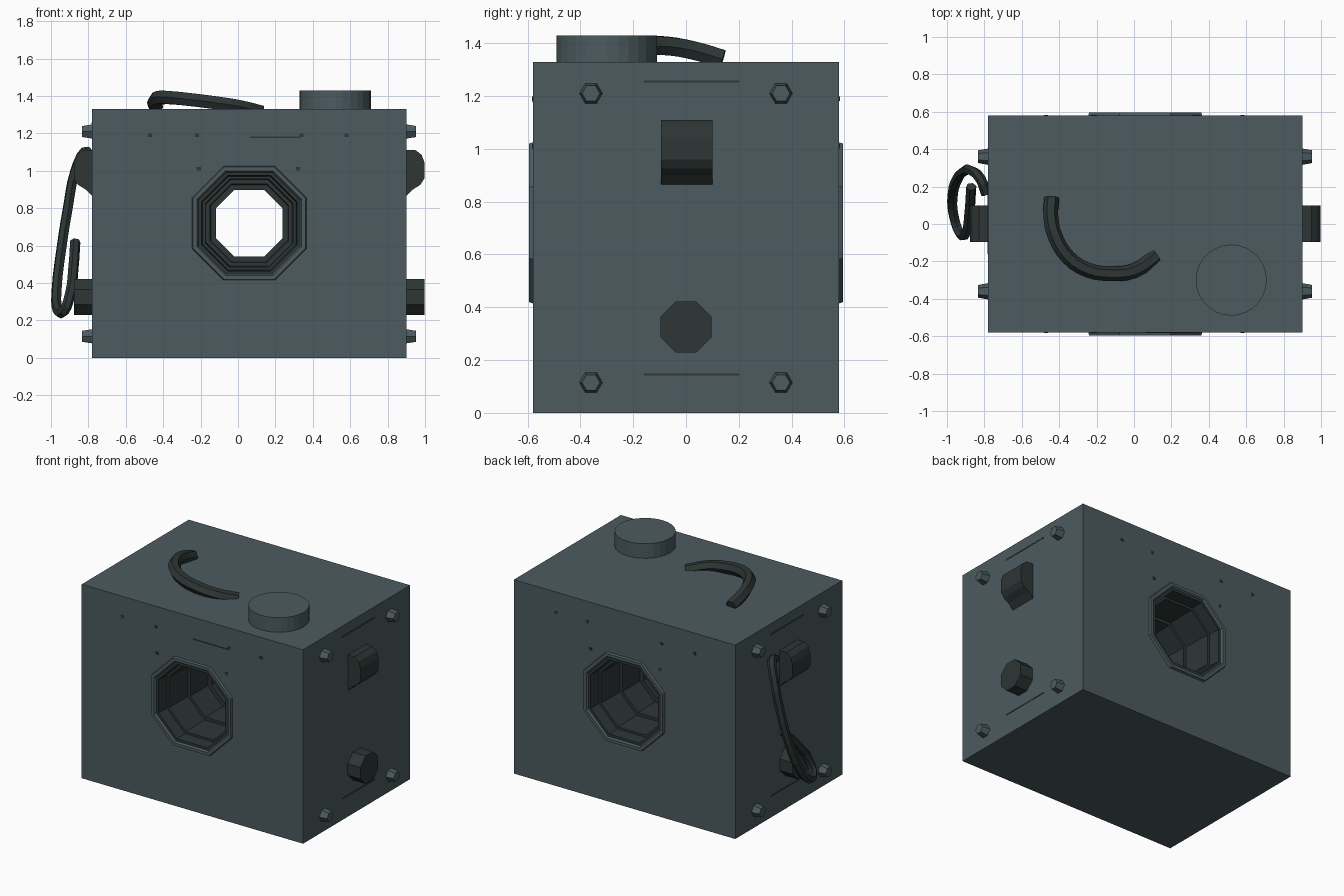
import bpy, bmesh, math
from mathutils import Matrix, Vector

if "Cube" in bpy.data.objects:
    bpy.data.objects.remove(bpy.data.objects["Cube"])


def material(name, rgb):
    m = bpy.data.materials.new(name)
    m.diffuse_color = (*rgb, 1)
    m.use_nodes = True
    m.node_tree.nodes["Principled BSDF"].inputs["Base Color"].default_value = m.diffuse_color
    return m


BODY = material("slate_grey", (0.072, 0.104, 0.115))
DARK = material("dark_grey", (0.026, 0.037, 0.036))
CX = 0.06  # the case is symmetric about this x
X0, X1, Y, H = -0.78, 0.90, 0.58, 1.33


def finish(bm, name, *mats):
    bmesh.ops.recalc_face_normals(bm, faces=bm.faces[:])
    me = bpy.data.meshes.new(name)
    bm.to_mesh(me)
    bm.free()
    ob = bpy.data.objects.new(name, me)
    for m in mats:
        me.materials.append(m)
    bpy.context.collection.objects.link(ob)
    return ob


def cylinder(name, centre, r1, r2, depth, sides, axis, mat, turn=0.0):
    bm = bmesh.new()
    rot = Matrix.Rotation(math.pi / 2, 4, 'Y') if axis == 'X' else Matrix()
    bmesh.ops.create_cone(bm, cap_ends=True, segments=sides, radius1=r1, radius2=r2, depth=depth,
                          matrix=Matrix.Translation(centre) @ rot @ Matrix.Rotation(turn, 4, 'Z'))
    return finish(bm, name, mat)


def plate(name, centre, size, mat):
    bm = bmesh.new()
    bmesh.ops.create_cube(bm, size=1, matrix=Matrix.Translation(centre) @ Matrix.Diagonal((*size, 1)))
    return finish(bm, name, mat)


def octagon(bm, y, w):
    k = 0.45 * w
    pts = [(w, -k), (w, k), (k, w), (-k, w), (-w, k), (-w, -k), (-k, -w), (k, -w)]
    return [bm.verts.new((CX + x, y, 0.72 + z)) for x, z in pts]


# case with stepped octagonal tunnel running front to back
bm = bmesh.new()
half = [(0.58, 0.305), (0.595, 0.30), (0.595, 0.28), (0.583, 0.272), (0.583, 0.255), (0.50, 0.25),
        (0.50, 0.235), (0.30, 0.23), (0.30, 0.21), (0.12, 0.205), (0.12, 0.178)]
profile = [(-y, w) for y, w in half] + half[::-1]
rings = [octagon(bm, y, w) for y, w in profile]
for (a, b, pa, pb) in zip(rings, rings[1:], profile, profile[1:]):
    for i in range(8):
        j = (i + 1) % 8
        f = bm.faces.new((a[i], a[j], b[j], b[i]))
        f.material_index = 1 if max(pa[1], pb[1]) < 0.275 else 0
ends = []
for ring, y in ((rings[0], -Y), (rings[-1], Y)):
    c = [bm.verts.new((x, y, z)) for x, z in ((X1, 0), (X1, H), (X0, H), (X0, 0))]
    ends.append(c)
    for i in range(4):
        n = (i + 1) % 4
        bm.faces.new((c[i], c[n], ring[2 * i + 1], ring[2 * i]))
        bm.faces.new((c[n], ring[(2 * i + 2) % 8], ring[2 * i + 1]))
for i in range(4):
    n = (i + 1) % 4
    bm.faces.new((ends[0][i], ends[0][n], ends[1][n], ends[1][i]))
finish(bm, "case", BODY, DARK)

# side fittings, repeated on both sides
for side, s in (("right", 1), ("left", -1)):
    def X(x):
        return CX + s * (x - CX)
    for y in (-0.36, 0.36):
        for z in (0.115, 1.21):
            lo, hi = (0.046, 0.034) if s > 0 else (0.034, 0.046)
            cylinder(side + "_bolt", (X(0.92), y, z), lo, hi, 0.066, 6, 'X', BODY)
    # rounded upper socket
    bm = bmesh.new()
    prof = [(0.89, 1.11), (0.95, 1.11), (0.982, 1.085), (0.997, 1.045), (0.997, 0.96),
            (0.975, 0.925), (0.935, 0.90), (0.89, 0.855)]
    a, b = ([bm.verts.new((X(x), y, z)) for x, z in prof] for y in (-0.095, 0.10))
    bm.faces.new(a)
    bm.faces.new(b)
    for i in range(len(prof)):
        j = (i + 1) % len(prof)
        bm.faces.new((a[i], a[j], b[j], b[i]))
    finish(bm, side + "_upper_socket", DARK)
    # lower plug
    cylinder(side + "_lower_plug", (X(0.943), 0, 0.325), 0.104, 0.104, 0.108, 8, 'X', DARK, math.pi / 8)
    # thin seams of the side panel
    for z in (0.145, 1.255):
        plate(side + "_panel_seam", (X(0.90), 0.02, z), (0.004, 0.36, 0.008), DARK)

# small screw marks on front and back
for y in (-Y, Y):
    for x, z in ((-0.47, 1.19), (-0.22, 1.19), (0.34, 1.19), (0.58, 1.19), (-0.21, 1.01), (0.32, 1.01)):
        plate("screw_mark", (x, y, z), (0.022, 0.005, 0.018), DARK)
plate("front_slot", (0.2, -Y, 1.18), (0.27, 0.004, 0.008), DARK)

# round cap on top
cylinder("top_cap", (0.52, -0.30, 1.377), 0.19, 0.19, 0.106, 28, 'Z', BODY)


def cable(name, pts, radius):
    cu = bpy.data.curves.new(name, 'CURVE')
    cu.dimensions = '3D'
    cu.bevel_depth = radius
    cu.bevel_resolution = 1
    cu.resolution_u = 3
    cu.use_fill_caps = True
    sp = cu.splines.new('BEZIER')
    sp.bezier_points.add(len(pts) - 1)
    for p, co in zip(sp.bezier_points, pts):
        p.co = Vector(co)
        p.handle_left_type = p.handle_right_type = 'AUTO'
    tmp = bpy.data.objects.new(name, cu)
    bpy.context.collection.objects.link(tmp)
    me = bpy.data.meshes.new_from_object(tmp.evaluated_get(bpy.context.evaluated_depsgraph_get()))
    bpy.data.objects.remove(tmp)
    for f in me.polygons:
        f.use_smooth = False
    me.materials.clear()
    me.materials.append(DARK)
    bpy.context.collection.objects.link(bpy.data.objects.new(name, me))


# cables on the top and the left side
cable("top_cable", [(-0.44, 0.14, 1.34), (-0.445, 0.04, 1.37), (-0.42, -0.07, 1.39), (-0.35, -0.18, 1.39),
                    (-0.25, -0.245, 1.38), (-0.13, -0.265, 1.365), (0.0, -0.25, 1.345), (0.12, -0.17, 1.315)], 0.04)
cable("left_cable", [(-0.79, 0.16, 1.08), (-0.82, 0.24, 1.10), (-0.87, 0.285, 1.00), (-0.91, 0.28, 0.80),
                     (-0.945, 0.24, 0.58), (-0.97, 0.15, 0.36), (-0.965, 0.05, 0.26), (-0.93, -0.05, 0.25),
                     (-0.90, -0.05, 0.33), (-0.88, 0.06, 0.48), (-0.87, 0.20, 0.62)], 0.028)
